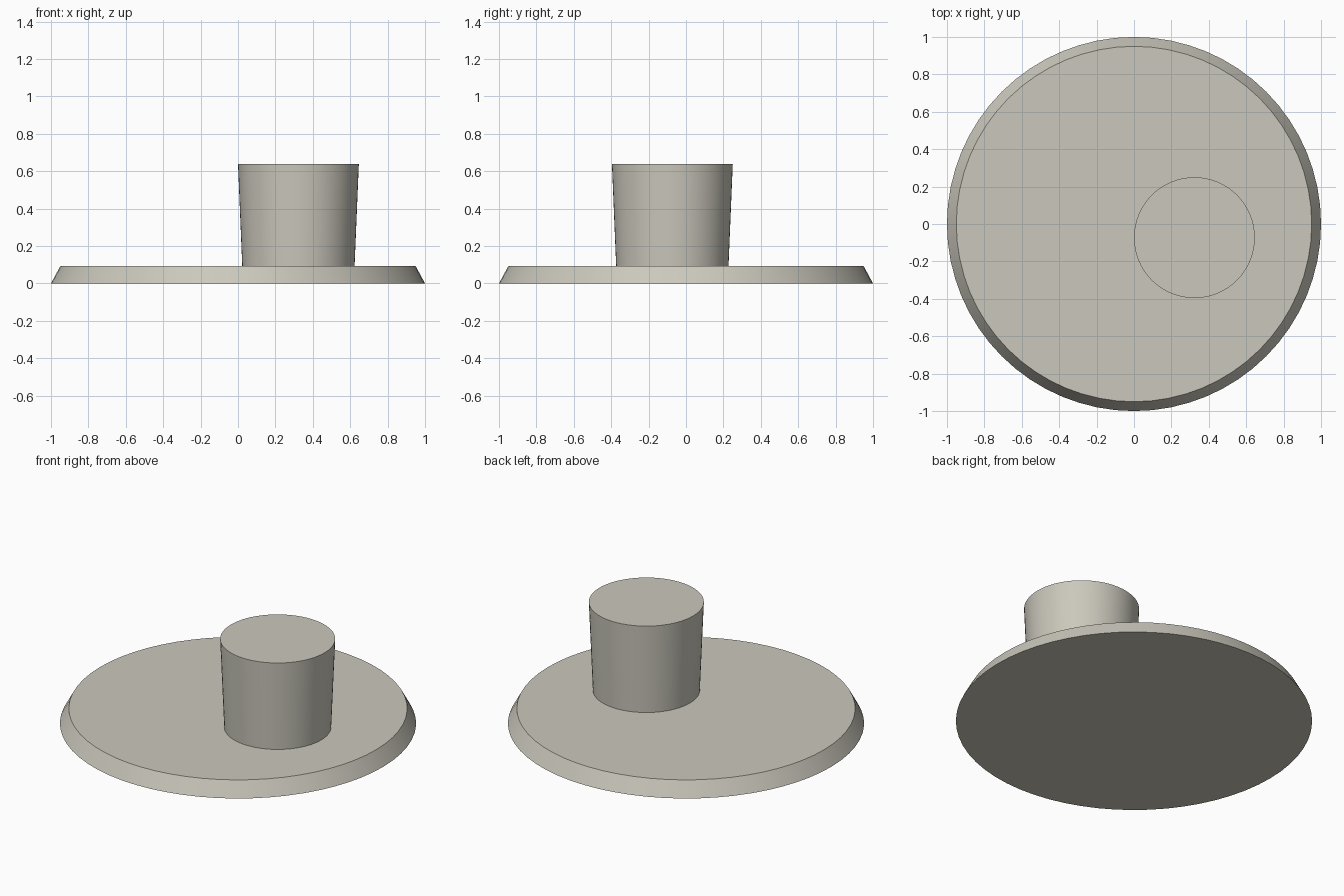
import bpy
import math

cube = bpy.data.objects.get("Cube")
if cube:
    bpy.data.objects.remove(cube, do_unlink=True)

# Single warm grey material
grey = bpy.data.materials.new("warm_grey")
colour = (0.597, 0.578, 0.503, 1.0)
grey.diffuse_color = colour
grey.use_nodes = True
for node in grey.node_tree.nodes:
    if node.type == 'BSDF_PRINCIPLED':
        node.inputs["Base Color"].default_value = colour


def tapered_disc(name, x, y, z_low, z_high, r_low, r_high):
    """Solid round part whose side slopes from r_low to r_high."""
    bpy.ops.mesh.primitive_cone_add(
        vertices=64, radius1=r_low, radius2=r_high, depth=z_high - z_low,
        location=(x, y, (z_low + z_high) / 2))
    obj = bpy.context.object
    obj.name = obj.data.name = name
    obj.data.materials.append(grey)
    bpy.ops.object.shade_smooth_by_angle(angle=math.radians(30))
    return obj


# Wide base plate with a sloped rim
tapered_disc("base_plate", 0, 0, 0, 0.092, 1.0, 0.95)

# Off-centre peg that widens upwards, seated slightly into the plate
tapered_disc("peg", 0.323, -0.073, 0.085, 0.638, 0.30, 0.323)
